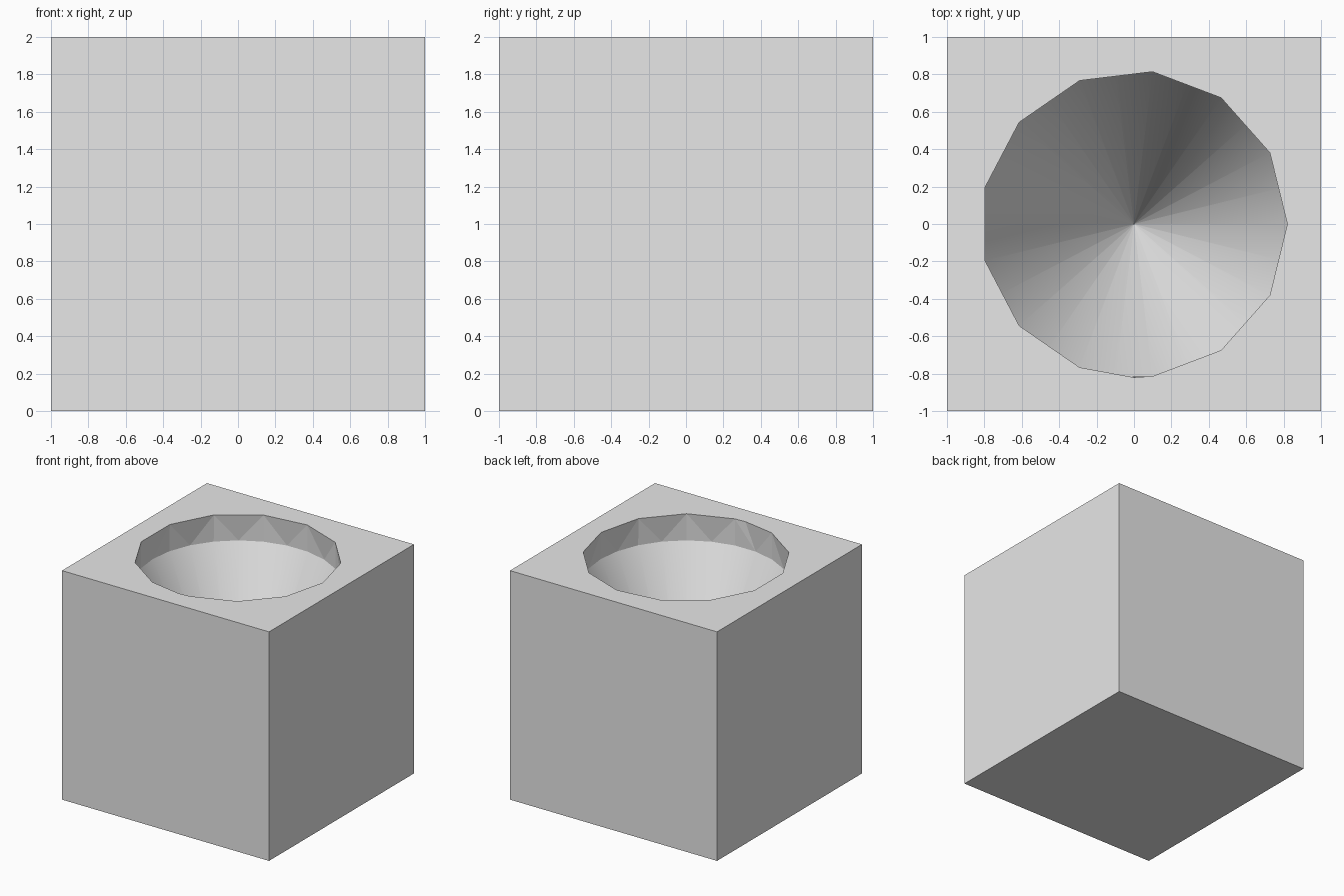
import bpy
import bmesh
from math import pi, sin, cos

cube = bpy.data.objects.get("Cube")
if cube:
    bpy.data.objects.remove(cube, do_unlink=True)

SIDES = 13
STEP = 2 * pi / SIDES
RIM_R, GIRDLE_R, TIP_R = 0.82, 0.825, 0.004
TOP_Z, GIRDLE_Z, TIP_Z = 2.0, 1.765, 0.1

grey = bpy.data.materials.new("plain_grey")
grey.use_nodes = True
grey.diffuse_color = (0.8, 0.8, 0.8, 1)
grey.node_tree.nodes["Principled BSDF"].inputs["Base Color"].default_value = (0.8, 0.8, 0.8, 1)

bm = bmesh.new()


def point(radius, angle, z):
    return bm.verts.new((radius * cos(angle), radius * sin(angle), z))


def ring(radius, z, count):
    return [point(radius, 2 * pi * i / count, z) for i in range(count)]


# Outer block, open at the top
corners = [(-1, -1), (1, -1), (1, 1), (-1, 1)]
base = [bm.verts.new((x, y, 0)) for x, y in corners]
top = [bm.verts.new((x, y, TOP_Z)) for x, y in corners]
bm.faces.new(base[::-1])
for i in range(4):
    j = (i + 1) % 4
    bm.faces.new((base[i], base[j], top[j], top[i]))

# Rim, widest ring and tip of the faceted pit
rim = ring(RIM_R, TOP_Z, SIDES)
extra = point(RIM_R, -pi / 2, TOP_Z)
extra_side = int(1.5 * pi / STEP)
girdle = ring(GIRDLE_R, GIRDLE_Z, 2 * SIDES)
tip = ring(TIP_R, TIP_Z, 2 * SIDES)

# Zigzag band of triangles under the rim
for k in range(SIDES):
    a, b = rim[k], rim[(k + 1) % SIDES]
    low = girdle[2 * k + 1]
    chain = [a, extra, b] if k == extra_side else [a, b]
    for p, q in zip(chain, chain[1:]):
        bm.faces.new((p, q, low))
    bm.faces.new((a, low, girdle[2 * k]))
    bm.faces.new((a, girdle[2 * k], girdle[2 * k - 1]))

# Smooth cone running down to the tip
for i in range(2 * SIDES):
    j = (i + 1) % (2 * SIDES)
    bm.faces.new((girdle[i], girdle[j], tip[j], tip[i])).smooth = True
bm.faces.new(tip)

# Flat top around the opening
open_edges = [e for e in bm.edges if len(e.link_faces) == 1]
bmesh.ops.triangle_fill(bm, edges=open_edges, use_beauty=True, normal=(0, 0, 1))
bmesh.ops.recalc_face_normals(bm, faces=bm.faces[:])

mesh = bpy.data.meshes.new("block_with_pit")
bm.to_mesh(mesh)
bm.free()
mesh.materials.append(grey)
bpy.context.collection.objects.link(bpy.data.objects.new("block_with_pit", mesh))
